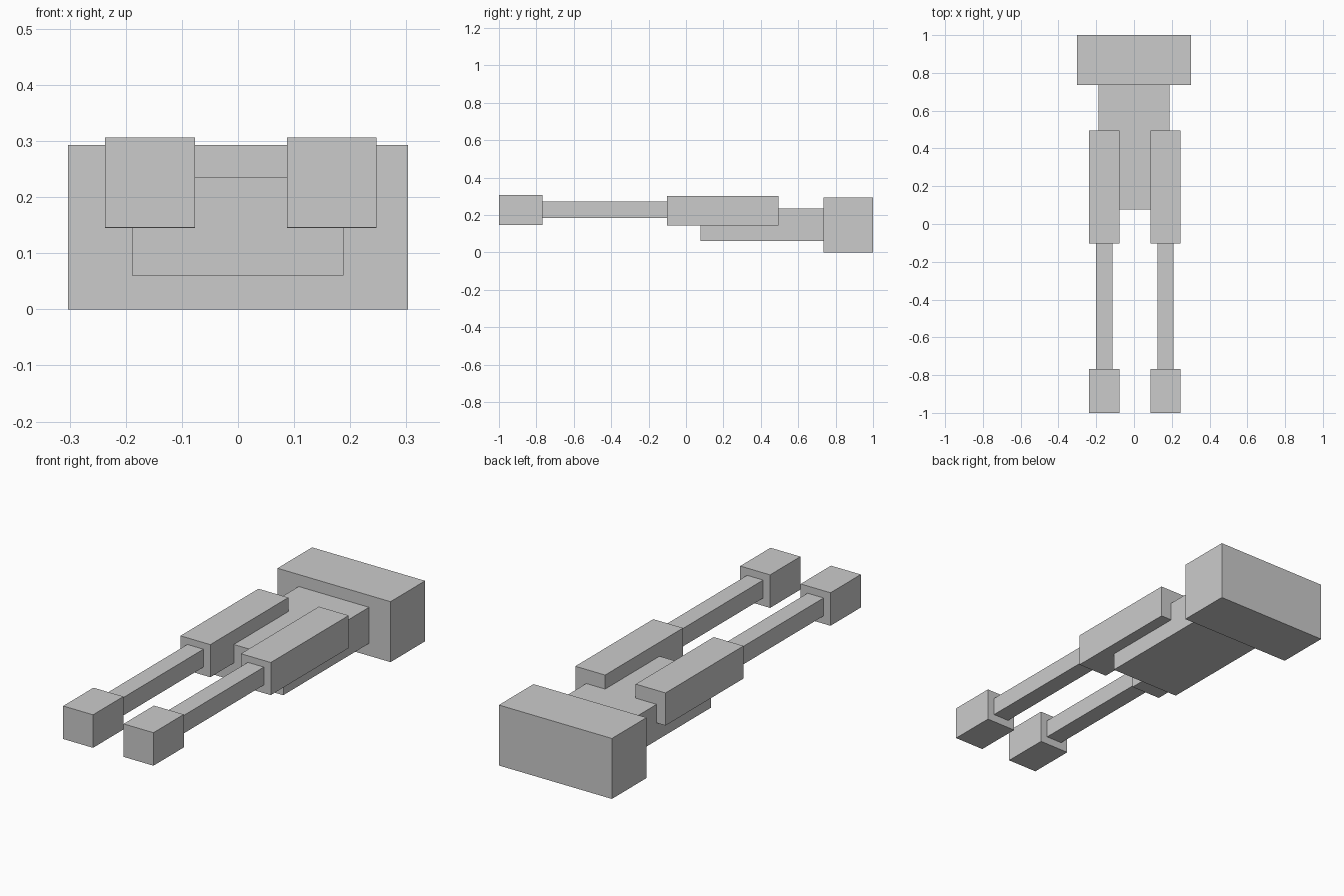
import bpy
import bmesh

if "Cube" in bpy.data.objects:
    bpy.data.objects.remove(bpy.data.objects["Cube"])


def box(name, x, y, z):
    """Flat-faced box spanning the given (min, max) ranges."""
    bm = bmesh.new()
    bmesh.ops.create_cube(bm, size=1)
    for v in bm.verts:
        v.co = [r[0] if c < 0 else r[1] for c, r in zip(v.co, (x, y, z))]
    mesh = bpy.data.meshes.new(name)
    bm.to_mesh(mesh)
    bm.free()
    obj = bpy.data.objects.new(name, mesh)
    bpy.context.collection.objects.link(obj)
    return obj


# Rear stock and main body
box("rear_block", (-0.303, 0.303), (0.735, 1.0), (0.0, 0.293))
box("body", (-0.189, 0.188), (0.078, 0.735), (0.06, 0.235))

# Twin barrels: housing, thin tube and square muzzle
for side, cx in (("left", -0.157), ("right", 0.167)):
    wide = (cx - 0.08, cx + 0.08)
    thin = (cx - 0.043, cx + 0.043)
    box(side + "_housing", wide, (-0.102, 0.495), (0.145, 0.303))
    box(side + "_barrel", thin, (-0.768, -0.102), (0.184, 0.271))
    box(side + "_muzzle", wide, (-1.0, -0.768), (0.146, 0.306))
